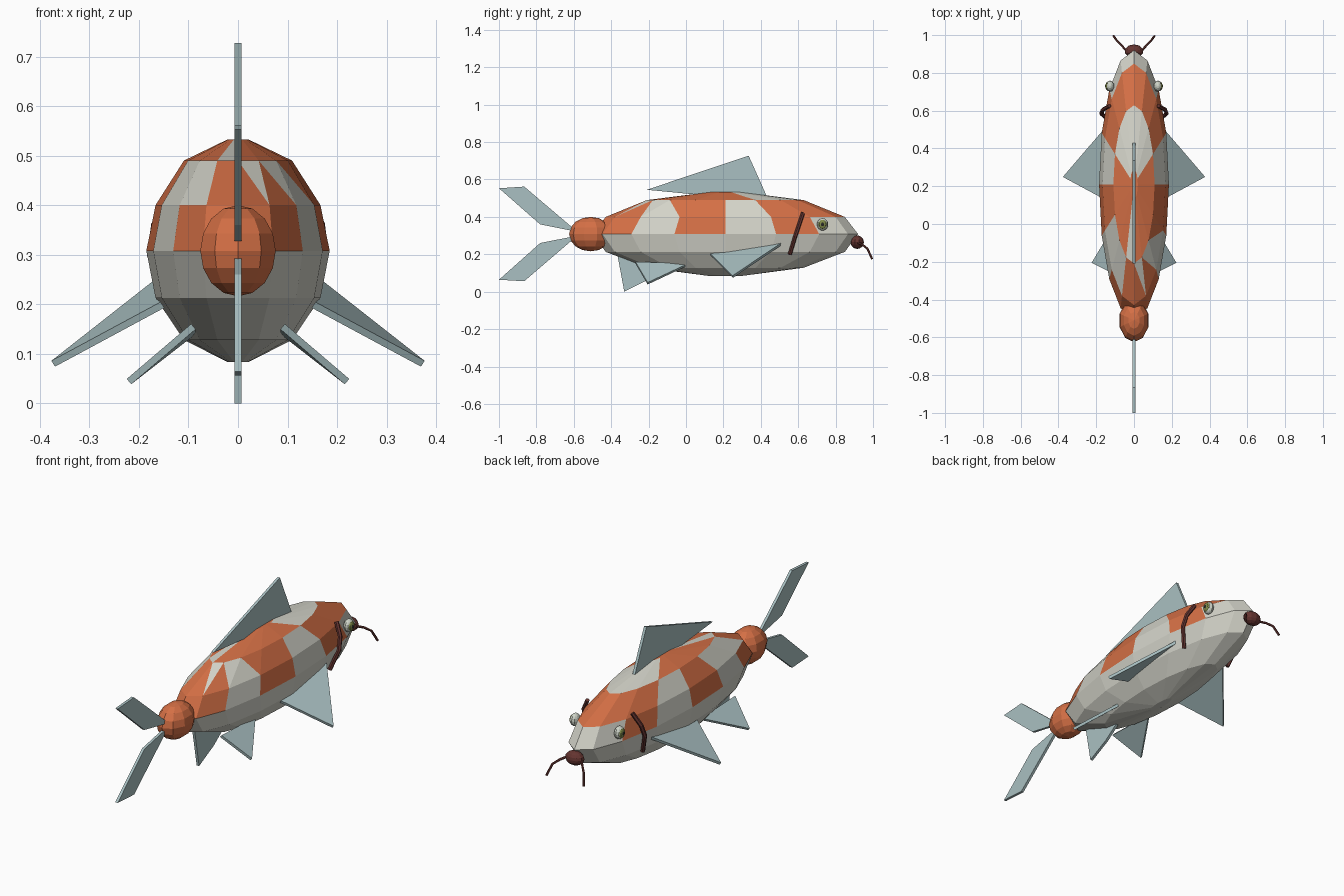
import bpy, bmesh, math
from mathutils import Vector, Matrix

if "Cube" in bpy.data.objects:
    bpy.data.objects.remove(bpy.data.objects["Cube"])


def material(name, rgb):
    m = bpy.data.materials.new(name)
    m.diffuse_color = (*rgb, 1)
    m.use_nodes = True
    m.node_tree.nodes["Principled BSDF"].inputs["Base Color"].default_value = m.diffuse_color
    return m


WHITE = material("pale_scale", (0.66, 0.66, 0.59))
ORANGE = material("orange_scale", (0.66, 0.16, 0.06))
FIN = material("fin_blue_grey", (0.40, 0.53, 0.54))
RED = material("dark_red", (0.13, 0.035, 0.03))
EYE = material("eye_white", (0.62, 0.66, 0.58))
IRIS = material("iris_olive", (0.22, 0.26, 0.07))
PUPIL = material("pupil_black", (0.02, 0.02, 0.02))


def finish(name, bm, mats):
    bmesh.ops.recalc_face_normals(bm, faces=bm.faces)
    me = bpy.data.meshes.new(name)
    bm.to_mesh(me)
    bm.free()
    for m in mats:
        me.materials.append(m)
    ob = bpy.data.objects.new(name, me)
    bpy.context.collection.objects.link(ob)
    return ob


def ellipsoid(name, centre, radii, mat, seg=10, rings=8):
    bm = bmesh.new()
    bmesh.ops.create_uvsphere(bm, u_segments=seg, v_segments=rings, radius=1)
    bmesh.ops.transform(bm, verts=bm.verts,
                        matrix=Matrix.Translation(centre) @ Matrix.Diagonal((*radii, 1)))
    return finish(name, bm, [mat])


def fin(name, pts, thick=0.014):
    """Flat plate with the given corners, thickened evenly to both sides."""
    p = [Vector(q) for q in pts]
    n = (p[1] - p[0]).cross(p[2] - p[0]).normalized() * thick / 2
    bm = bmesh.new()
    a = [bm.verts.new(q + n) for q in p]
    b = [bm.verts.new(q - n) for q in p]
    bm.faces.new(a)
    bm.faces.new(b[::-1])
    for i in range(len(p)):
        j = (i + 1) % len(p)
        bm.faces.new((a[i], b[i], b[j], a[j]))
    return finish(name, bm, [FIN])


def tube(name, pts, radius, sides=6):
    """Bent round rod through the points."""
    p = [Vector(q) for q in pts]
    bm = bmesh.new()
    rings = []
    for i, q in enumerate(p):
        d = (p[min(i + 1, len(p) - 1)] - p[max(i - 1, 0)]).normalized()
        u = d.cross(Vector((1, 0.3, 0))).normalized()
        v = d.cross(u)
        rings.append([bm.verts.new(q + radius * (u * math.cos(t) + v * math.sin(t)))
                      for t in (math.tau * k / sides for k in range(sides))])
    for a, b in zip(rings, rings[1:]):
        for k in range(sides):
            j = (k + 1) % sides
            bm.faces.new((a[k], a[j], b[j], b[k]))
    bm.faces.new(rings[0])
    bm.faces.new(rings[-1])
    return finish(name, bm, [RED])


# Body: stacked oval rings, patches chosen per sector (head first, clockwise)
SEG = 16
LEVELS = [(0.083, 0.11), (0.128, 0.59), (0.213, 0.90), (0.308, 1.0),
          (0.40, 0.90), (0.49, 0.59), (0.533, 0.11)]
PATCH = {3: ("WWOWOWOOOOWOWOWW",) * 2,
         4: ("OOOWOWOOOWWOWOOO", "OOOWOOWWOWWOWOOO"),
         5: ("WWWOOOOOWOOOOWWW",) * 2}
bm = bmesh.new()
rings = []
for z, s in LEVELS:
    rings.append([bm.verts.new((0.185 * s * math.sin(t), 0.21 + 0.71 * s * math.cos(t), z))
                  for t in (math.tau * k / SEG for k in range(SEG))])
for b in range(len(LEVELS) - 1):
    lo, hi = rings[b], rings[b + 1]
    c1, c2 = PATCH.get(b, ("W" * SEG,) * 2)
    for k in range(SEG):
        j = (k + 1) % SEG
        if c1[k] == c2[k] and b != 4:
            bm.faces.new((lo[k], lo[j], hi[j], hi[k])).material_index = c1[k] == "O"
        else:
            bm.faces.new((lo[k], lo[j], hi[j])).material_index = c1[k] == "O"
            bm.faces.new((lo[k], hi[j], hi[k])).material_index = c2[k] == "O"
bm.faces.new(rings[0])
bm.faces.new(rings[-1]).material_index = 1
finish("body", bm, [WHITE, ORANGE])

# Tail root and mouth
ellipsoid("tail_root", (0, -0.51, 0.308), (0.08, 0.115, 0.092), ORANGE)
ellipsoid("mouth", (0, 0.915, 0.265), (0.05, 0.036, 0.036), RED)

# Centre fins
fin("dorsal_fin", [(0, -0.21, 0.545), (0, 0.335, 0.727), (0, 0.43, 0.515), (0, 0.1, 0.515)])
fin("upper_tail_fin", [(0, -0.58, 0.32), (0, -0.78, 0.36), (0, -1, 0.553), (0, -0.865, 0.562)])
fin("lower_tail_fin", [(0, -0.58, 0.30), (0, -0.78, 0.26), (0, -1, 0.064), (0, -0.865, 0.056)])
fin("anal_fin", [(0, -0.37, 0.215), (0, -0.33, 0.0), (0, -0.21, 0.06), (0, -0.1, 0.14)])

# Paired parts
for side, s in (("right", 1), ("left", -1)):
    fin(side + "_pectoral_fin",
        [(s * 0.15, 0.13, 0.20), (s * 0.373, 0.25, 0.08), (s * 0.15, 0.51, 0.255)])
    fin(side + "_pelvic_fin",
        [(s * 0.09, -0.27, 0.155), (s * 0.22, -0.205, 0.044), (s * 0.09, 0.01, 0.145)])
    tube(side + "_gill", [(s * 0.13, 0.625, 0.42), (s * 0.165, 0.605, 0.36),
                          (s * 0.173, 0.585, 0.30), (s * 0.14, 0.555, 0.20)], 0.011)
    tube(side + "_whisker", [(s * 0.035, 0.91, 0.265), (s * 0.065, 0.945, 0.25),
                             (s * 0.09, 0.97, 0.23), (s * 0.108, 0.995, 0.175)], 0.006)
    ellipsoid(side + "_eye", (s * 0.127, 0.73, 0.36), (0.023, 0.03, 0.033), EYE)
    # Iris and pupil facing outward
    ellipsoid(side + "_iris", (s * 0.142, 0.73, 0.36), (0.0095, 0.022, 0.024), IRIS)
    ellipsoid(side + "_pupil", (s * 0.147, 0.73, 0.36), (0.0065, 0.010, 0.011), PUPIL)
